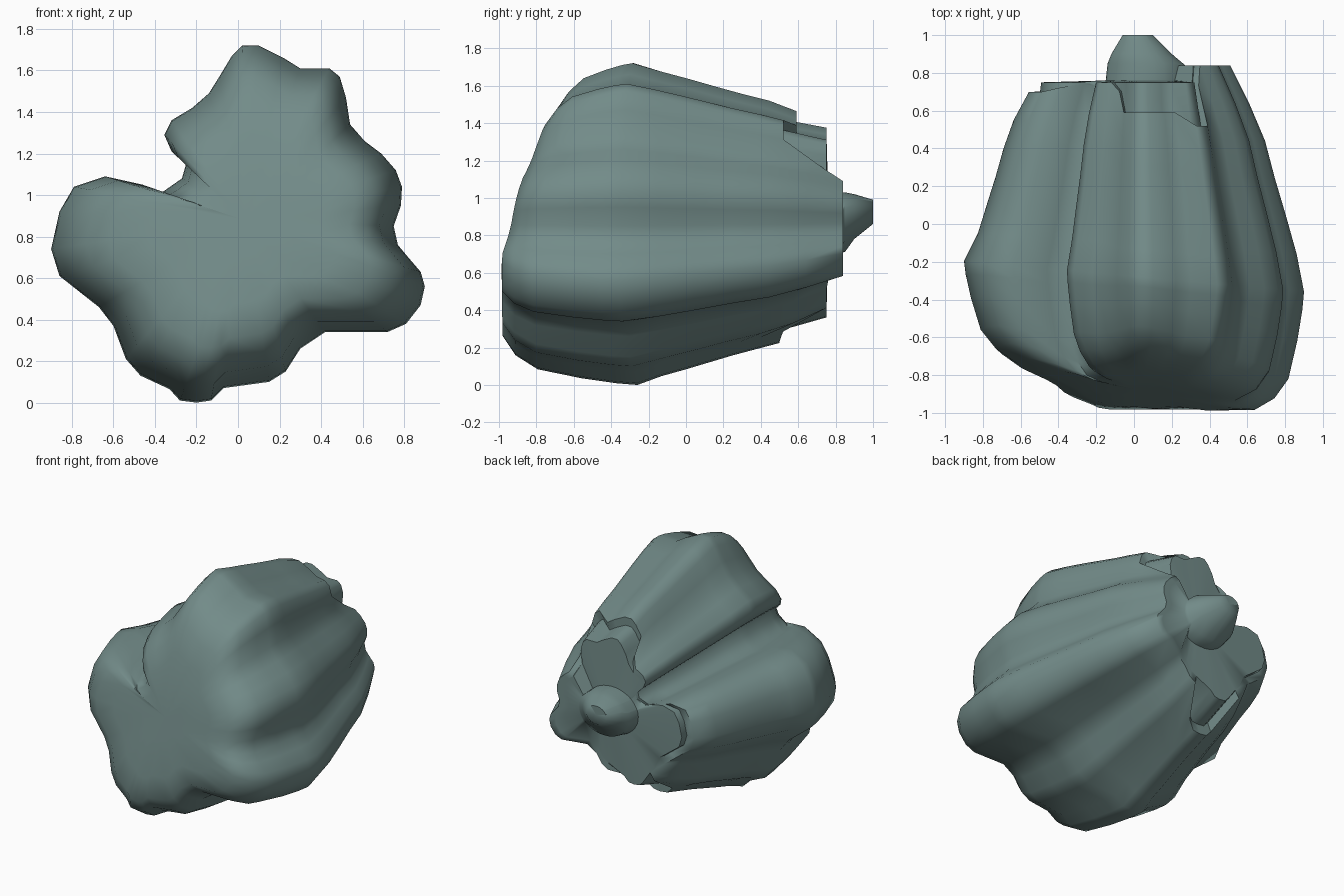
import bpy, math

if "Cube" in bpy.data.objects:
    bpy.data.objects.remove(bpy.data.objects["Cube"])

# Lobed outline seen from the front (x, z), at the widest section
OUTLINE = [(0.90, .56), (.88, .63), (.82, .70), (.77, .76), (.75, .85), (.785, .95), (.79, 1.04),
           (.76, 1.12), (.69, 1.20), (.61, 1.26), (.54, 1.34), (.52, 1.47), (.49, 1.57), (.44, 1.61),
           (.30, 1.61), (.22, 1.66), (.10, 1.72), (.02, 1.72), (-.03, 1.67), (-.09, 1.57),
           (-.14, 1.49), (-.22, 1.42), (-.32, 1.36), (-.355, 1.29), (-.32, 1.21), (-.25, 1.15),
           (-.27, 1.08), (-.37, 1.01), (-.46, 1.05), (-.64, 1.09), (-.79, 1.04), (-.86, .92),
           (-.90, .74), (-.86, .61), (-.67, .46), (-.60, .37), (-.54, .21), (-.47, .13),
           (-.33, .065), (-.28, .01), (-.20, 0), (-.13, .01), (-.07, .07), (.15, .10), (.23, .15),
           (.30, .26), (.42, .34), (.72, .34), (.81, .38), (.88, .47)]
CX, CZ = 0.03, 0.88

# Depth at which each lobe is cut off at the back, by angle in degrees
ENDS = [(-180, .70), (-150, .70), (-140, .75), (-122, .75), (-115, .50), (-98, .50), (-85, .75),
        (-55, .75), (-48, .84), (40, .84), (46, .52), (62, .52), (68, .59), (100, .59),
        (108, .75), (160, .75), (165, .70), (180, .70)]
# Taper towards the back (y, scale) and dome towards the front (fraction of depth, scale)
TAPER = [(-.3, 1), (0, .905), (.25, .82), (.5, .745), (.6, .69), (.75, .60), (.84, .55)]
DOME = [(1, .2), (1, .5), (.975, .70), (.88, .82), (.72, .905), (.40, .96), (.15, .99)]


def lerp(table, v):
    for (a, p), (b, q) in zip(table, table[1:]):
        if v <= b:
            return p + (q - p) * max(0, v - a) / (b - a)
    return table[-1][1]


def front_y(x, z):
    y = -.88 - .13 * x + .23 * (z - .86)
    y += .16 * max(0, -x - .2) + .12 * max(0, z - 1.1)
    return max(-1, y)


def column(x, z):
    """Points of one lengthwise line, from front centre to back centre."""
    dx, dz = x - CX, z - CZ
    a = math.atan2(dz, dx)
    end = lerp(ENDS, math.degrees(a))
    mid = -.28 - .09 * dx
    pts = []

    def add(s, y):
        pts.append((CX + dx * s, y, CZ + dz * s))

    for t, s in DOME:
        f = front_y(CX + dx * s, CZ + dz * s)
        add(s, mid + (f - mid) * t)
    add(1, mid)
    # Long tapering flank
    for k in range(1, 7):
        y = mid + (end - mid) * k / 6
        add(lerp(TAPER, y), y)
    # Flat lobe end, then one step up to the plateau
    s = lerp(TAPER, end)
    inner = min(s * .89, .59)
    add(s * .90, end)
    add(inner, max(end, .75))
    # Blunt nub: centre x, centre z, radii, depth
    for cx, cz, rx, rz, y in ((.06, .86, .21, .17, max(end, .76)), (.06, .87, .20, .16, .85),
                              (.04, .90, .16, .12, .90), (.02, .925, .08, .065, 1.0)):
        pts.append((cx + math.cos(a) * rx, y, cz + math.sin(a) * rz))
    return pts


# Rock body
cols = [column(x, z) for x, z in OUTLINE]
n, m = len(cols), len(cols[0])
verts = [p for c in cols for p in c]
faces = [(i * m + j, i * m + j + 1, (i + 1) % n * m + j + 1, (i + 1) % n * m + j)
         for i in range(n) for j in range(m - 1)]
verts += [(CX, front_y(CX, CZ), CZ), (.02, 1.0, .925)]
for i in range(n):
    k = (i + 1) % n
    faces += [(n * m, i * m, k * m), (n * m + 1, k * m + m - 1, i * m + m - 1)]
mesh = bpy.data.meshes.new("lobed_rock")
mesh.from_pydata(verts, [], faces)
rock = bpy.data.objects.new("lobed_rock", mesh)
bpy.context.collection.objects.link(rock)

mat = bpy.data.materials.new("grey_teal")
mat.diffuse_color = (.17, .26, .25, 1)
mat.use_nodes = True
mat.node_tree.nodes["Principled BSDF"].inputs["Base Color"].default_value = mat.diffuse_color
mesh.materials.append(mat)

# Consistent outward normals and smooth shading
bpy.context.view_layer.objects.active = rock
rock.select_set(True)
bpy.ops.object.mode_set(mode='EDIT')
bpy.ops.mesh.select_all(action='SELECT')
bpy.ops.mesh.normals_make_consistent(inside=False)
bpy.ops.object.mode_set(mode='OBJECT')
bpy.ops.object.shade_smooth_by_angle(angle=math.radians(65))
